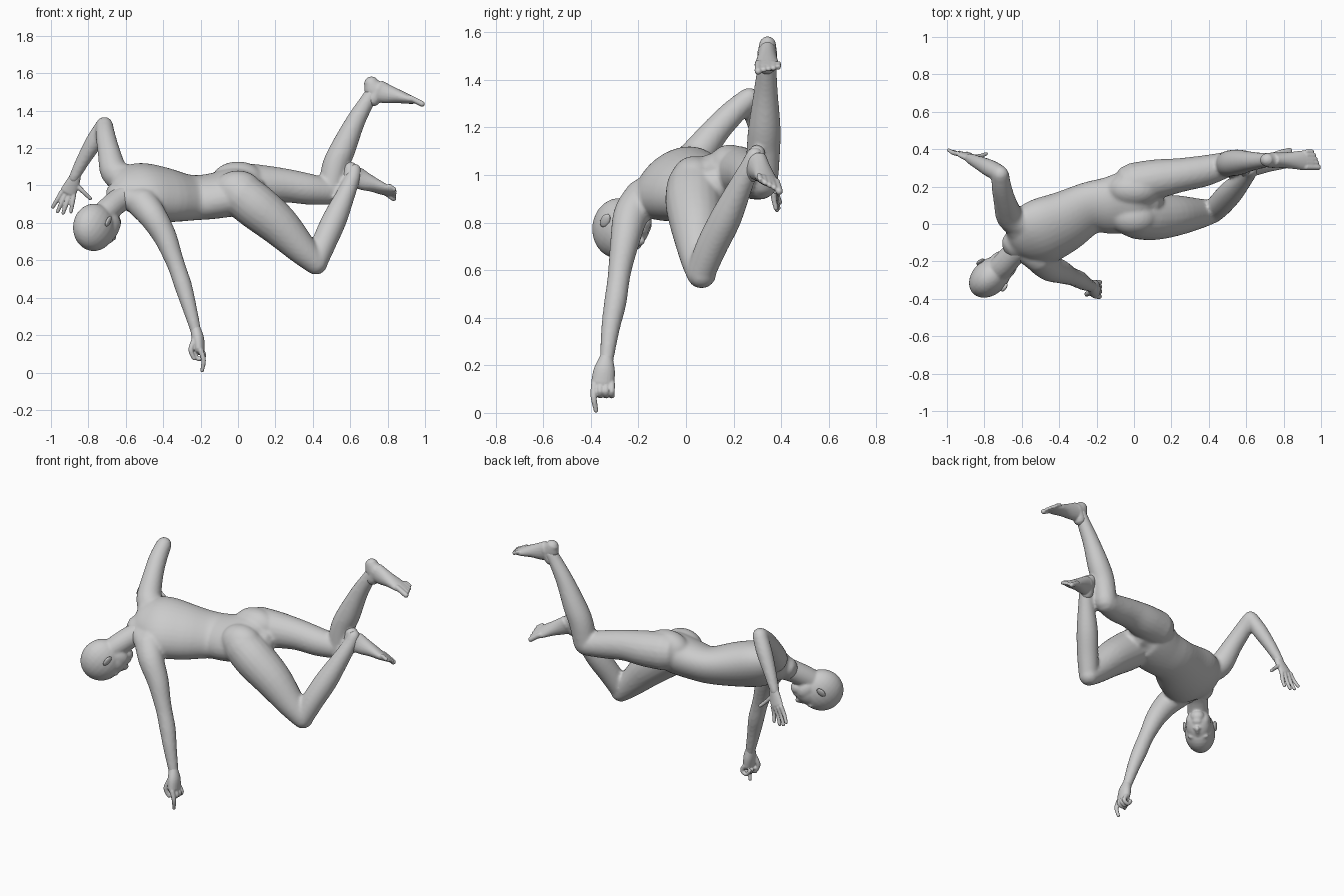
import bpy, bmesh
from math import sin, cos, pi, radians
from mathutils import Vector as V, Matrix


def spline(p, i, t):
    # Catmull-Rom interpolation on tuples of any length
    a, b, c, d = (p[min(max(i + k, 0), len(p) - 1)] for k in (-1, 0, 1, 2))
    return [0.5 * (2 * y + (z - x) * t + (2 * x - 5 * y + 4 * z - w) * t * t
                   + (3 * y - x - 3 * z + w) * t ** 3) for x, y, z, w in zip(a, b, c, d)]


def tube(bm, pts, side=None, n=20, sub=4):
    """Rounded tube: points (x,y,z,radius) or (x,y,z,half_width,half_depth[,side xyz])."""
    pts = [tuple(p) + (p[3],) if len(p) == 4 else tuple(p) for p in pts]
    rows = [spline(pts, i, k / sub) for i in range(len(pts) - 1) for k in range(sub)]
    rows.append(list(pts[-1]))
    pos = [V(r[:3]) for r in rows]
    tan = [(pos[min(i + 1, len(pos) - 1)] - pos[max(i - 1, 0)]).normalized() for i in range(len(pos))]
    st = []
    for r, p, t in zip(rows, pos, tan):
        s = V(r[5:8]) if len(r) > 5 else V(side or (0.31, 0.9, 0.3))
        s = (s - t * s.dot(t)).normalized()
        st.append((p, s, t.cross(s), r[3], r[4]))

    def cap(k, sign):
        p, s, u, w, d = st[k]
        return [(p + tan[k] * sign * min(w, d) * sin(radians(a)), s, u,
                 w * cos(radians(a)), d * cos(radians(a))) for a in (30, 60, 82)]
    st = cap(0, -1)[::-1] + st + cap(-1, 1)
    rings = [[bm.verts.new(p + s * w * cos(2 * pi * k / n) + u * d * sin(2 * pi * k / n))
              for k in range(n)] for p, s, u, w, d in st]
    for a, b in zip(rings, rings[1:]):
        for k in range(n):
            bm.faces.new((a[k], a[(k + 1) % n], b[(k + 1) % n], b[k]))
    bm.faces.new(rings[0][::-1])
    bm.faces.new(rings[-1])


def ball(bm, c, radii, axes=Matrix.Identity(3)):
    m = Matrix.Translation(c) @ axes.to_4x4() @ Matrix.Diagonal((*radii, 1))
    bmesh.ops.create_uvsphere(bm, u_segments=24, v_segments=16, radius=1, matrix=m)


def fuse(name, bm, voxel, smooth):
    """Turn overlapping volumes into one continuous skin."""
    bmesh.ops.recalc_face_normals(bm, faces=bm.faces)
    me = bpy.data.meshes.new(name)
    bm.to_mesh(me)
    bm.free()
    ob = bpy.data.objects.new(name, me)
    bpy.context.collection.objects.link(ob)
    r = ob.modifiers.new("fuse", 'REMESH')
    r.mode, r.voxel_size, r.use_smooth_shade = 'VOXEL', voxel, True
    s = ob.modifiers.new("soften", 'SMOOTH')
    s.factor, s.iterations = 0.5, smooth


# torso: rings along the spine, twisting from hips to shoulders
bm = bmesh.new()
hip, waist, chest = (-.15, .9, .36), (-.25, .8, .5), (-.4, .68, .55)
tube(bm, [(.07, .13, .96, .12, .09, *hip), (0, .12, .97, .175, .12, *hip),
          (-.12, .10, .945, .16, .115, *hip), (-.24, .085, .935, .148, .11, *waist),
          (-.38, .01, .95, .178, .13, *chest), (-.50, -.045, .965, .195, .132, *chest),
          (-.58, -.085, .96, .17, .105, *chest), (-.63, -.115, .945, .09, .07, *chest)], n=32)
ball(bm, (0, .185, 1.03), (.14, .095, .098))
ball(bm, (.0, .035, .975), (.13, .10, .105))
tube(bm, [(-.60, -.09, .985, .06), (-.635, .02, 1.06, .07)])
tube(bm, [(-.61, -.13, .94, .06), (-.52, -.185, .91, .07)])
# right arm, raised and bent
tube(bm, [(-.60, 0, 1.03, .082), (-.662, .04, 1.075, .075), (-.69, .12, 1.18, .06),
          (-.708, .2, 1.265, .053), (-.714, .265, 1.322, .046)])
tube(bm, [(-.717, .27, 1.32, .044), (-.765, .295, 1.24, .047),
          (-.825, .325, 1.14, .038), (-.878, .35, 1.04, .028)])
# left arm, reaching down
tube(bm, [(-.51, -.175, .905, .085), (-.455, -.23, .835, .075), (-.392, -.255, .73, .063),
          (-.348, -.275, .62, .051), (-.322, -.285, .55, .047), (-.292, -.298, .46, .047),
          (-.26, -.318, .35, .039), (-.222, -.335, .21, .028)])
# left leg
tube(bm, [(.01, .04, .955, .12), (.10, .035, .885, .122), (.22, .045, .785, .11),
          (.34, .055, .66, .083), (.415, .065, .586, .064)])
tube(bm, [(.42, .065, .595, .061), (.463, .108, .70, .066), (.517, .168, .82, .066),
          (.575, .228, .95, .051), (.613, .272, 1.04, .041), (.622, .29, 1.08, .038)])
# right leg
tube(bm, [(0, .215, 1.01, .113), (.12, .24, 1.005, .106), (.25, .262, 1.0, .091),
          (.38, .285, .98, .083), (.485, .315, .966, .070)])
tube(bm, [(.495, .318, .972, .069), (.52, .325, 1.1, .071), (.563, .33, 1.2, .068),
          (.627, .335, 1.34, .052), (.69, .34, 1.45, .041), (.722, .345, 1.50, .038)])
fuse("body", bm, .010, 5)

# head frame: left, face and crown directions
up = V((-.45, -.45, -.77)).normalized()
face = V((.63, .57, -.53))
face = (face - up * face.dot(up)).normalized()
left = up.cross(face)
axes = Matrix((left, face, up)).transposed()
centre = V((-.77, -.284, .776))


def at(l, f, u):
    return centre + left * l + face * f + up * u


# head with jaw, nose, brow and neck
bm = bmesh.new()
ball(bm, at(0, 0, .0), (.094, .126, .128), axes)
ball(bm, at(0, .06, -.05), (.077, .078, .10), axes)
ball(bm, at(0, .09, -.115), (.044, .044, .038), axes)
ball(bm, at(0, .126, -.09), (.028, .015, .02), axes)
tube(bm, [(*at(0, .12, .0), .010), (*at(0, .143, -.04), .014), (*at(0, .144, -.05), .016)], n=10)
for s in (-1, 1):
    ball(bm, at(s * .035, .102, .008), (.03, .018, .014), axes)
    ball(bm, at(s * .014, .133, -.05), (.011, .013, .009), axes)
    ball(bm, at(s * .042, .055, -.08), (.034, .06, .05), axes)
tube(bm, [(-.56, -.085, .96, .078), (-.635, -.15, .92, .066), (-.695, -.215, .87, .065),
          (-.745, -.265, .82, .063)])
fuse("head_and_neck", bm, .007, 6)

# ears
for name, s in (("left_ear", 1), ("right_ear", -1)):
    bm = bmesh.new()
    tilt = axes @ Matrix.Rotation(s * radians(25), 3, 'Z')
    ball(bm, at(s * .094, -.005, -.035), (.010, .021, .034), tilt)
    fuse(name, bm, .004, 2)

# right hand: open, spread fingers
bm = bmesh.new()
tube(bm, [(-.868, .348, 1.05, .029, .023), (-.885, .358, 1.01, .038, .02),
          (-.907, .37, .965, .044, .017)], side=(1, 0, -.4))
for k, t in (((-.942, .376, .965), (-.99, .395, .885)), ((-.922, .376, .955), (-.965, .388, .86)),
             ((-.900, .374, .948), (-.935, .383, .853)), ((-.878, .37, .95), (-.893, .378, .86)),
             ((-.862, .36, 1.0), (-.79, .375, .93))):
    a, b = V(k), V(t)
    tube(bm, [(*a, .0135), (*((a + b) / 2 + V((0, -.005, 0))), .012), (*b, .01)], n=10)
fuse("right_hand", bm, .0045, 2)

# left hand: closed, index finger pointing down
bm = bmesh.new()
tube(bm, [(-.225, -.335, .23, .029, .027), (-.215, -.343, .18, .045, .034),
          (-.208, -.35, .125, .049, .03)], side=(0, 1, 0))
tube(bm, [(-.2, -.385, .12, .015), (-.184, -.388, .065, .013), (-.192, -.378, .010, .010)], n=10)
for y in (-.361, -.336, -.312):
    tube(bm, [(-.2, y, .125, .014), (-.182, y, .09, .013), (-.212, y, .072, .012),
              (-.235, y, .1, .011)], n=10)
tube(bm, [(-.235, -.365, .17, .016), (-.252, -.375, .12, .014), (-.235, -.37, .075, .011)], n=10)
fuse("left_hand", bm, .0045, 2)


def foot(name, heel, toe, shin, big):
    """Foot lofted along its sole line, instep toward the shin; big = side of the big toe."""
    heel, toe, shin = V(heel), V(toe), V(shin)
    a = (toe - heel).normalized()
    s = a.cross(shin).normalized()
    inst = (shin - a * shin.dot(a)).normalized()
    bm = bmesh.new()
    rows = []
    for f, w, d in ((.10, .036, .040), (.2, .040, .060), (.36, .041, .054),
                    (.55, .046, .038), (.72, .053, .026), (.84, .049, .016)):
        rows.append((*(heel.lerp(toe, f) + inst * d), w, d))
    tube(bm, rows, side=s)
    # ankle joint
    tube(bm, [(*(heel.lerp(toe, .24) + inst * h), r) for h, r in ((.05, .042), (.11, .039))])
    for i in range(5):
        r = .016 if i == 0 else .0115
        off = s * big * (.036 - .02 * i - (.004 if i else 0))
        end = .955 - .025 * i
        tube(bm, [(*(heel.lerp(toe, f) + off + inst * r), r) for f in (.75, .86, end)], n=10)
    fuse(name, bm, .005, 3)


foot("right_foot", (.70, .345, 1.597), (1.005, .34, 1.442), (-.4, -.04, -.9), -1)
foot("left_foot", (.592, .308, 1.14), (.865, .37, .945), (-.33, -.41, -.85), 1)
